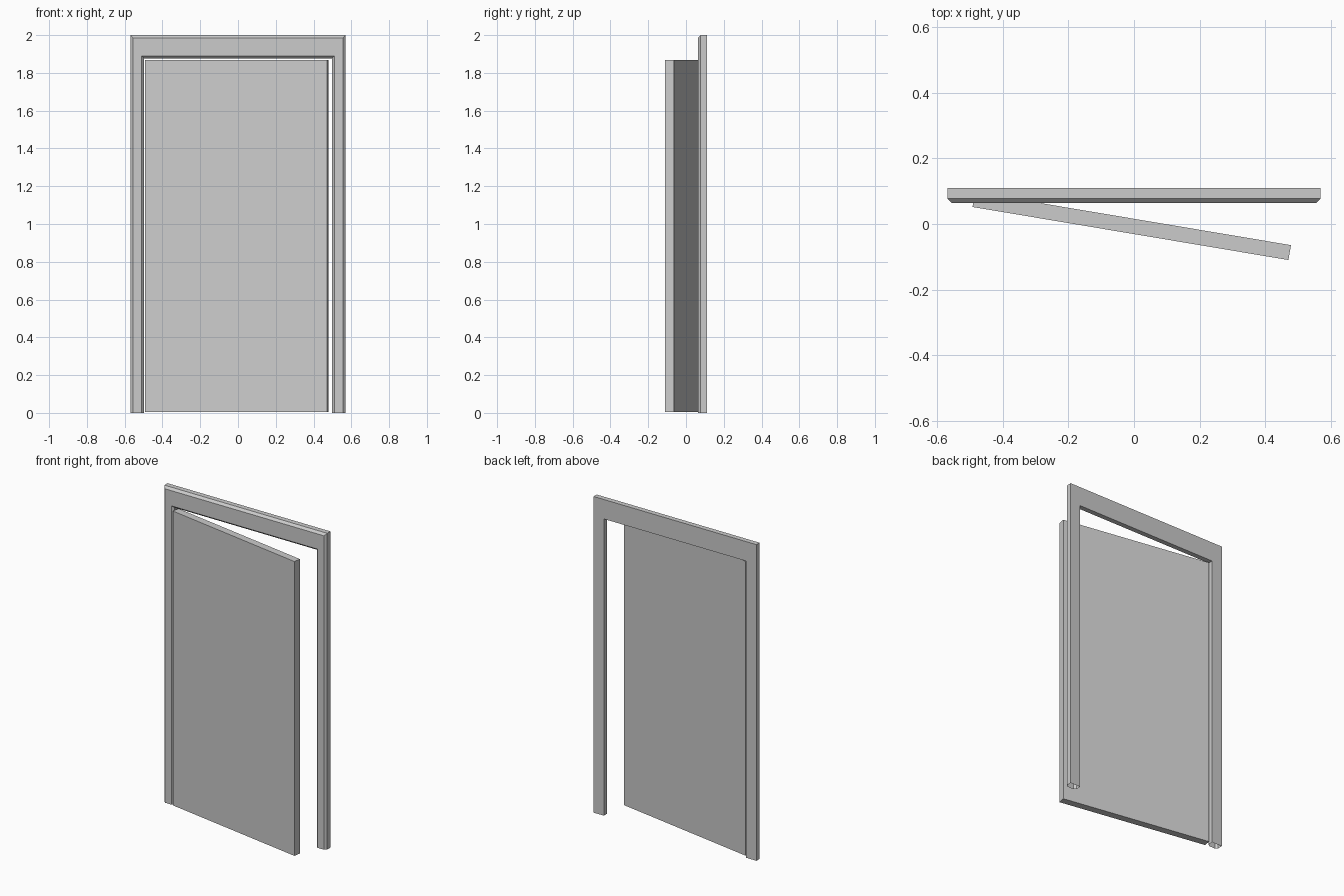
import bpy, math
from mathutils import Matrix, Vector

if "Cube" in bpy.data.objects:
    bpy.data.objects.remove(bpy.data.objects["Cube"])


def make(name, verts, faces):
    mesh = bpy.data.meshes.new(name)
    mesh.from_pydata(verts, [], faces)
    mesh.update()
    ob = bpy.data.objects.new(name, mesh)
    bpy.context.collection.objects.link(ob)
    return ob


# Door frame: bevelled profile swept up, across and down; feet left open
# each profile point is (half width, top height, depth)
profile = [
    (0.570, 2.000, 0.110), (0.570, 2.000, 0.078), (0.556, 1.986, 0.064),
    (0.511, 1.890, 0.064), (0.498, 1.877, 0.078), (0.498, 1.877, 0.110),
]
n = len(profile)
rings = [(-1, 0), (-1, 1), (1, 1), (1, 0)]
verts = [(sx * w, y, h * top) for sx, top in rings for w, h, y in profile]
faces = [(r * n + i, r * n + (i + 1) % n, (r + 1) * n + (i + 1) % n, (r + 1) * n + i)
         for r in range(len(rings) - 1) for i in range(n)]
make("door_frame", verts, faces)

# Door leaf: slab hung from its front left edge and swung open
length, thick, z0, z1 = 0.978, 0.046, 0.005, 1.867
plan = [(0, 0), (length, 0), (length, thick), (0, thick)]
verts = [(x, y, z) for z in (z0, z1) for x, y in plan]
faces = [(3, 2, 1, 0), (4, 5, 6, 7)]
faces += [(i, (i + 1) % 4, (i + 1) % 4 + 4, i + 4) for i in range(4)]
leaf = make("door_leaf", verts, faces)
leaf.data.transform(Matrix.Translation(Vector((-0.493, 0.052, 0)))
                    @ Matrix.Rotation(math.radians(-9.53), 4, 'Z'))
